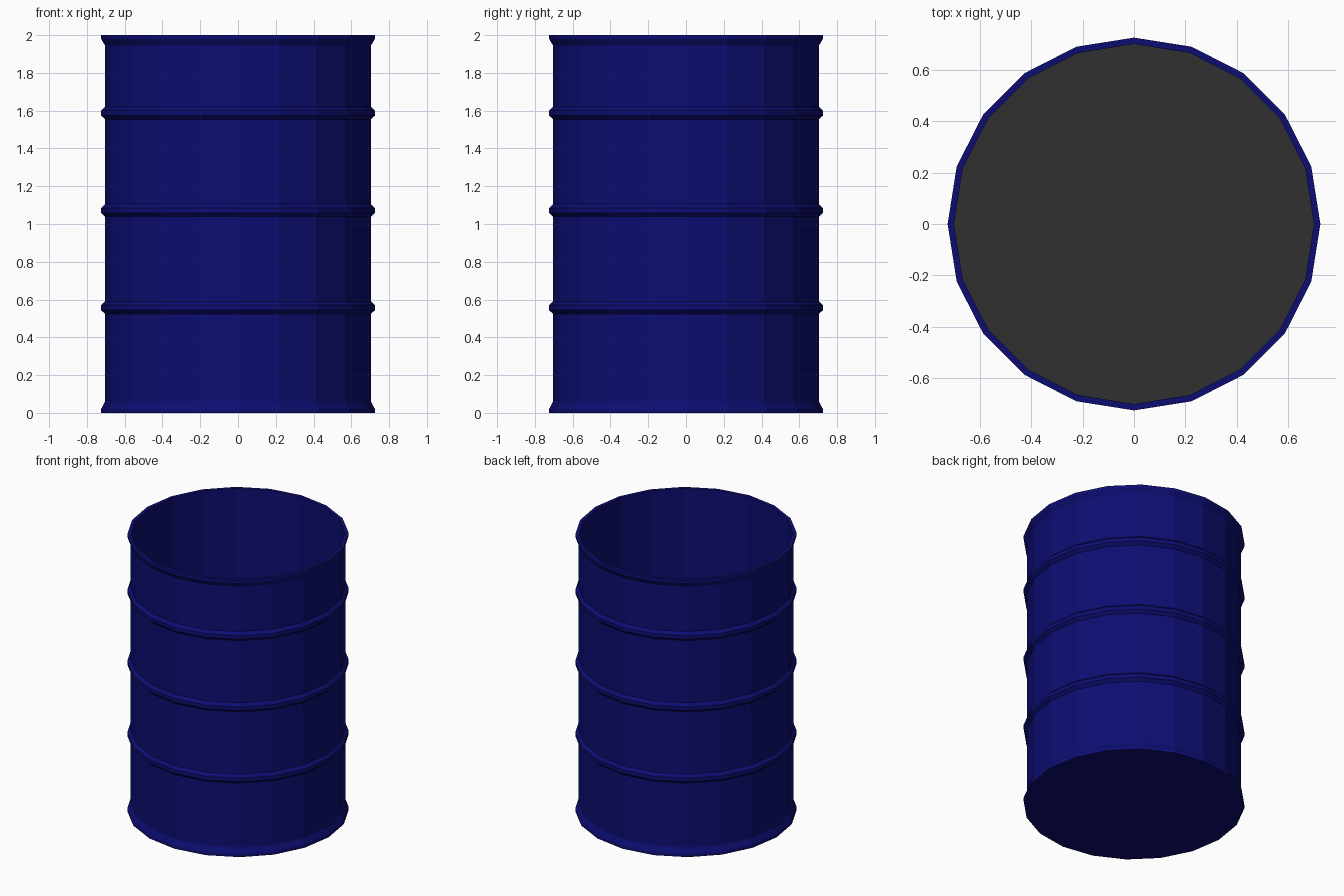
import bpy, bmesh, math

if "Cube" in bpy.data.objects:
    bpy.data.objects.remove(bpy.data.objects["Cube"])

SIDES = 20
R_OUT, R_BODY, R_IN = 0.725, 0.704, 0.70
FLOOR = 0.03


def material(name, color):
    m = bpy.data.materials.new(name)
    m.diffuse_color = (*color, 1)
    m.use_nodes = True
    m.node_tree.nodes["Principled BSDF"].inputs["Base Color"].default_value = m.diffuse_color
    return m


def ring(bm, r, z):
    return [bm.verts.new((r * math.cos(2 * math.pi * i / SIDES),
                          r * math.sin(2 * math.pi * i / SIDES), z)) for i in range(SIDES)]


def finish(name, bm, mat):
    bmesh.ops.recalc_face_normals(bm, faces=bm.faces)
    me = bpy.data.meshes.new(name)
    bm.to_mesh(me)
    bm.free()
    me.materials.append(mat)
    ob = bpy.data.objects.new(name, me)
    bpy.context.collection.objects.link(ob)
    return ob


blue = material("blue_paint", (0.004, 0.004, 0.17))
dark = material("dark_grey", (0.03, 0.03, 0.03))

# Outer profile from the bottom rim, over three hoops, to the top rim
profile = [(R_OUT, 0), (R_OUT, 0.02), (R_BODY, 0.06)]
for z in (0.557, 1.072, 1.587):
    profile += [(R_BODY, z - 0.033), (R_OUT, z - 0.013),
                (R_OUT, z + 0.013), (R_BODY, z + 0.033)]
profile += [(R_BODY, 1.945), (R_OUT, 1.98), (R_OUT, 2.0)]
# Straight inner wall down to the floor
profile += [(R_IN, 2.0), (R_IN, FLOOR)]

# Barrel shell, closed below and inside
bm = bmesh.new()
rings = [ring(bm, r, z) for r, z in profile]
for a, b in zip(rings, rings[1:]):
    for i in range(SIDES):
        j = (i + 1) % SIDES
        bm.faces.new((a[i], a[j], b[j], b[i]))
bm.faces.new(rings[0][::-1])
bm.faces.new(rings[-1])
shell = finish("barrel_shell", bm, blue)

# Dark floor inside the barrel
bm = bmesh.new()
bm.faces.new(ring(bm, R_IN, FLOOR + 0.005))
floor = finish("inner_floor", bm, dark)
